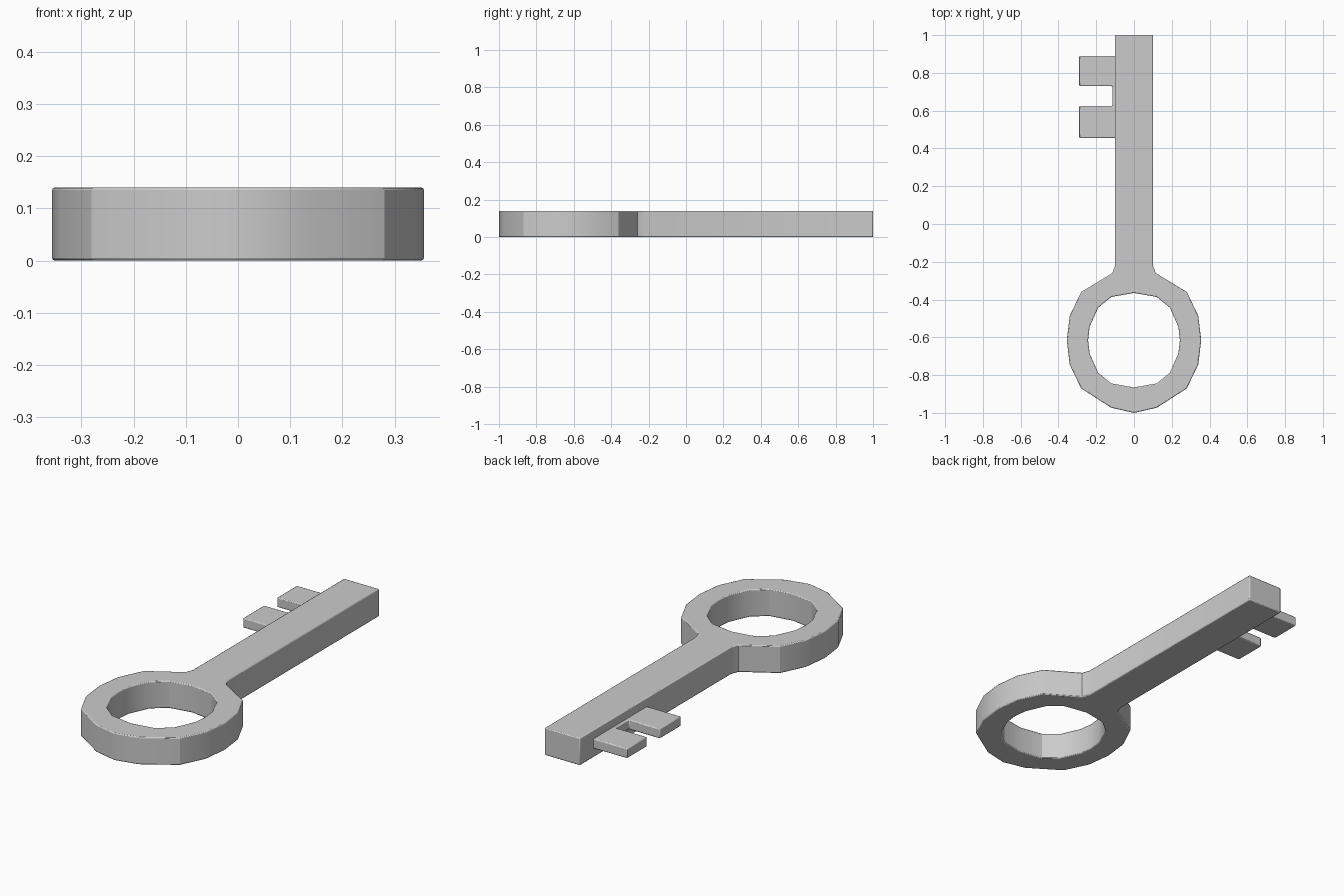
import bpy, bmesh

cube = bpy.data.objects.get("Cube")
if cube:
    bpy.data.objects.remove(cube, do_unlink=True)

# Single plain metal colour
metal = bpy.data.materials.new("light grey metal")
metal.use_nodes = True
grey = (0.6, 0.6, 0.6, 1)
metal.diffuse_color = grey
metal.node_tree.nodes["Principled BSDF"].inputs["Base Color"].default_value = grey


def extruded_part(name, outline, low, high, bevel, mirrored=False):
    """Extrude an outline in z; mirrored parts stay open on the x = 0 plane."""
    bm = bmesh.new()
    bottom = [bm.verts.new((x, y, low)) for x, y in outline]
    top = [bm.verts.new((x, y, high)) for x, y in outline]
    bm.faces.new(top)
    bm.faces.new(bottom[::-1])
    for i in range(len(outline)):
        j = (i + 1) % len(outline)
        if mirrored and outline[i][0] == 0 and outline[j][0] == 0:
            continue
        bm.faces.new((bottom[i], bottom[j], top[j], top[i]))
    bmesh.ops.recalc_face_normals(bm, faces=bm.faces)
    mesh = bpy.data.meshes.new(name)
    bm.to_mesh(mesh)
    bm.free()
    mesh.materials.append(metal)
    obj = bpy.data.objects.new(name, mesh)
    bpy.context.collection.objects.link(obj)
    if mirrored:
        obj.modifiers.new("mirror", 'MIRROR')
    mod = obj.modifiers.new("soft edges", 'BEVEL')
    mod.width = bevel
    mod.segments = 2
    mod.limit_method = 'ANGLE'
    mod.angle_limit = 0.8
    bpy.ops.object.select_all(action='DESELECT')
    obj.select_set(True)
    bpy.context.view_layer.objects.active = obj
    bpy.ops.object.shade_smooth_by_angle(angle=0.5)
    return obj


# Bow ring and shaft in one piece, right half outline
ring_y = -0.615
outer = [(0, -1), (0.12, -0.973), (0.28, -0.87), (0.34, -0.745), (0.356, ring_y),
         (0.34, -0.485), (0.28, -0.36)]
shaft = [(0.115, -0.26), (0.1, -0.22), (0.1, 1), (0, 1)]
inner_quarter = [(0, 0.25), (0.12, 0.229), (0.19, 0.172), (0.235, 0.07)]
inner = [(x, ring_y + d) for x, d in inner_quarter]
inner += [(0.243, ring_y)]
inner += [(x, ring_y - d) for x, d in reversed(inner_quarter)]
extruded_part("bow_and_shaft", outer + shaft + inner, 0, 0.14, 0.005, mirrored=True)

# Two teeth joined by a thin root along the shaft
tip, root, buried = -0.29, -0.115, -0.05
teeth = [(buried, 0.455), (tip, 0.455), (tip, 0.625), (root, 0.625),
         (root, 0.73), (tip, 0.73), (tip, 0.89), (buried, 0.89)]
extruded_part("teeth", teeth, 0.045, 0.095, 0.005)
